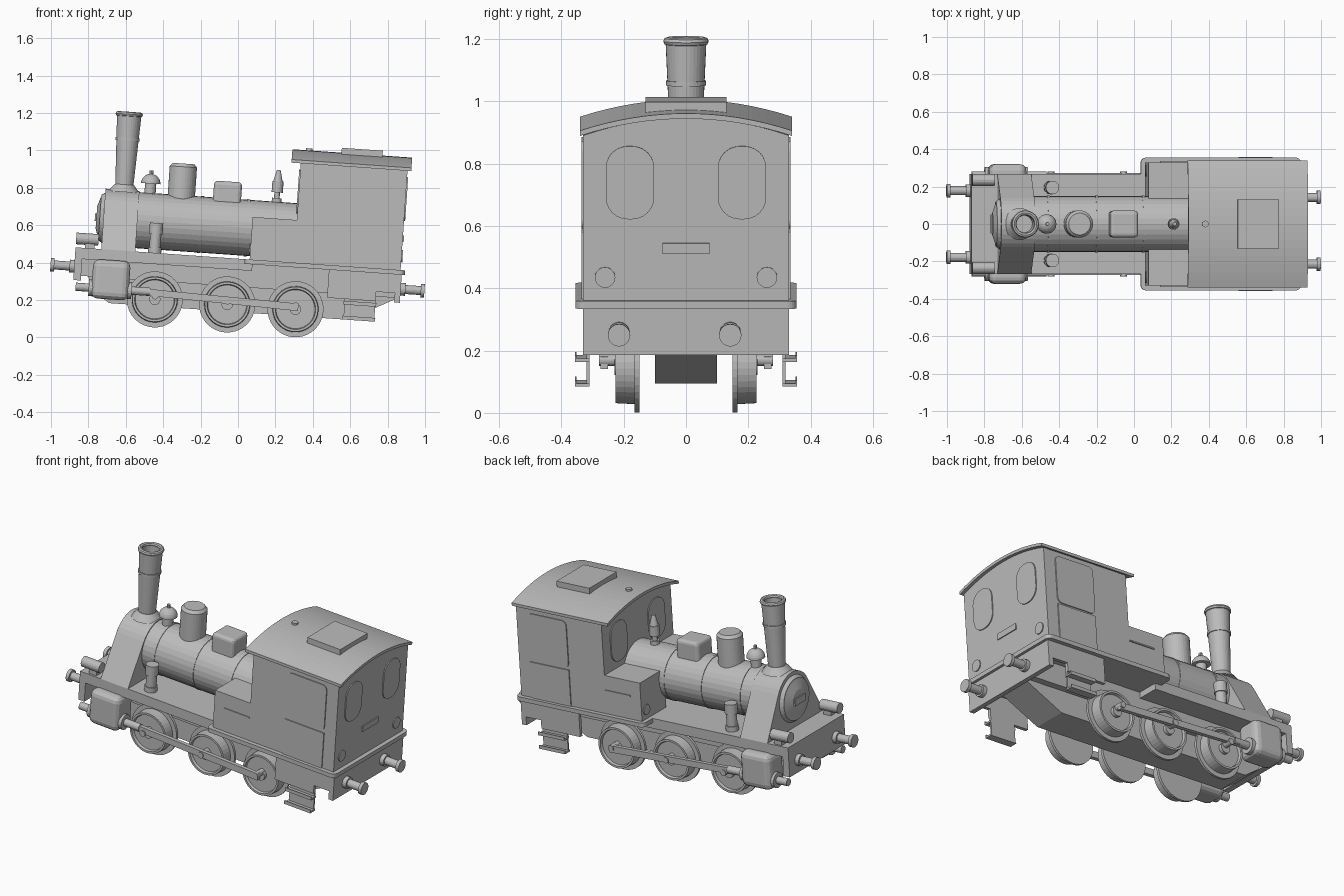
import bpy, bmesh
from math import sin, cos, pi, radians
from mathutils import Matrix, Vector

cube = bpy.data.objects.get("Cube")
if cube:
    bpy.data.objects.remove(cube, do_unlink=True)

grey = bpy.data.materials.new("plain grey")
grey.use_nodes = True
grey.diffuse_color = (0.5, 0.5, 0.5, 1)
grey.node_tree.nodes["Principled BSDF"].inputs["Base Color"].default_value = grey.diffuse_color

# Main levels and widths shared by the parts
DECK, DECK_UNDER = 0.42, 0.395
BEAM_LOW = 0.245
FRONT_HALF, CAB_HALF = 0.267, 0.33
FRONT_END, REAR_END = -0.9, 0.85
CAB_FRONT, CAB_BACK = 0.27, 0.842
EAVE, ROOF_RISE = 0.952, 0.055
BOILER_R, BOILER_Z = 0.15, 0.588
BOILER_TOP = BOILER_Z + BOILER_R
WHEEL_R, WHEEL_Z = 0.15, 0.172
PISTON_Y, PISTON_Z = 0.26, 0.21
PLATE = 0.006

# The whole engine leans nose-up
TILT = Matrix.Rotation(radians(4), 4, 'Y')
TURN = {'x': Matrix.Rotation(pi / 2, 4, 'Y'), 'y': Matrix.Rotation(-pi / 2, 4, 'X'), 'z': Matrix()}


def finish(name, bm, bevel=0.0):
    bmesh.ops.recalc_face_normals(bm, faces=bm.faces)
    mesh = bpy.data.meshes.new(name)
    bm.to_mesh(mesh)
    bm.free()
    mesh.transform(TILT)
    mesh.materials.append(grey)
    obj = bpy.data.objects.new(name, mesh)
    bpy.context.scene.collection.objects.link(obj)
    if bevel:
        mod = obj.modifiers.new("rounded edges", 'BEVEL')
        mod.width, mod.segments, mod.limit_method = bevel, 3, 'ANGLE'


def prism(name, outline, axis, start, end, bevel=0.0):
    """Extrude a flat outline along an axis."""
    slot = "xyz".index(axis)
    bm = bmesh.new()
    verts = []
    for point in outline:
        co = list(point)
        co.insert(slot, start)
        verts.append(bm.verts.new(co))
    face = bm.faces.new(verts)
    extruded = bmesh.ops.extrude_face_region(bm, geom=[face])["geom"]
    shift = Vector()
    shift[slot] = end - start
    moved = [item for item in extruded if isinstance(item, bmesh.types.BMVert)]
    bmesh.ops.translate(bm, vec=shift, verts=moved)
    if not face.is_valid or len(face.link_loops if hasattr(face, "link_loops") else face.loops) == 0:
        raise RuntimeError(name)
    finish(name, bm, bevel)


def box(name, x, y, z, bevel=0.0):
    bm = bmesh.new()
    bmesh.ops.create_cube(bm, size=1)
    spans = (x, y, z)
    bmesh.ops.scale(bm, vec=[b - a for a, b in map(sorted, spans)], verts=bm.verts)
    bmesh.ops.translate(bm, vec=[(a + b) / 2 for a, b in spans], verts=bm.verts)
    finish(name, bm, bevel)


def lathe(name, profile, at, axis='z', segs=32):
    """Spin a (radius, distance) profile around an axis through a point."""
    bm = bmesh.new()
    verts = [bm.verts.new((r, 0, t)) for r, t in profile]
    edges = [bm.edges.new(pair) for pair in zip(verts, verts[1:])]
    bmesh.ops.spin(bm, geom=verts + edges, axis=(0, 0, 1), cent=(0, 0, 0), angle=2 * pi, steps=segs)
    bmesh.ops.remove_doubles(bm, verts=bm.verts, dist=0.0002)
    bmesh.ops.transform(bm, matrix=Matrix.Translation(at) @ TURN[axis], verts=bm.verts)
    finish(name, bm)


def rod(name, radius, length, at, axis='z', segs=20, taper=1):
    """Straight or tapered cylinder that starts at a point."""
    lathe(name, [(0, 0), (radius, 0), (radius * taper, length), (0, length)], at, axis, segs)


def arc(radius, first, last, steps=12):
    """Points on an arc between two angles in degrees."""
    angles = [radians(first + (last - first) * i / steps) for i in range(steps + 1)]
    return [(radius * cos(t), radius * sin(t)) for t in angles]


def rounded(cx, cy, width, height, radius):
    """Rounded rectangle outline made of four corner arcs."""
    outline = []
    for quarter, (sx, sy) in enumerate([(1, 1), (-1, 1), (-1, -1), (1, -1)]):
        ox, oy = cx + sx * (width / 2 - radius), cy + sy * (height / 2 - radius)
        outline += [(ox + x, oy + y) for x, y in arc(radius, 90 * quarter, 90 * quarter + 90, 6)]
    return outline


def roof_curve(half, lift=0.0, steps=16):
    """Shallow arch from left to right at eave height plus lift."""
    fractions = [1 - 2 * i / steps for i in range(steps + 1)]
    return [(half * u, EAVE + lift + ROOF_RISE * (1 - u * u)) for u in fractions]


# Footplate: narrow and deep in front, wide with rounded corners behind
box("front_footplate", (FRONT_END, 0.05), (-FRONT_HALF, FRONT_HALF), (0.36, DECK))
prism("rear_footplate", rounded(0.437, 0, 0.86, 0.71, 0.03), 'z', DECK_UNDER, DECK)

# Frames and ash pan between the wheels
frame_outline = [(-0.86, 0.4), (-0.8, 0.2), (-0.7, 0.135), (0.58, 0.135), (0.82, 0.26), (0.82, 0.4)]
prism("main_frame", frame_outline, 'y', -0.1, 0.1)
box("upper_frame", (-0.86, 0.82), (-0.14, 0.14), (0.27, 0.4))

# Beams and buffers
box("front_beam", (FRONT_END, FRONT_END + 0.04), (-FRONT_HALF, FRONT_HALF), (BEAM_LOW, DECK))
box("rear_beam", (REAR_END - 0.03, REAR_END), (-CAB_HALF, CAB_HALF), (BEAM_LOW, DECK_UNDER))
for end, start, d, places in (("front", FRONT_END, -1, (-0.178, 0.178)),
                              ("rear", REAR_END, 1, (-0.215, 0.142))):
    for y in places:
        at = Vector((start, y, 0.318))
        along = Vector((d, 0, 0))
        rod(end + "_buffer_socket", 0.034, d * 0.025, at, 'x')
        rod(end + "_buffer_stem", 0.024, d * 0.11, at, 'x')
        rod(end + "_buffer_head", 0.036, d * 0.02, at + along * 0.107, 'x')

# Boiler, bands and smokebox
rod("boiler", BOILER_R, 1, (-0.7, 0, BOILER_Z), 'x', segs=32)
for x in (-0.51, -0.25, 0):
    rod("boiler_band", BOILER_R + PLATE / 2, 0.015, (x, 0, BOILER_Z), 'x', segs=32)
crown = [(y, BOILER_Z + z) for y, z in arc(BOILER_R + PLATE, 28, 152)]
prism("smokebox", [(FRONT_HALF, DECK)] + crown + [(-FRONT_HALF, DECK)], 'x', -0.762, -0.58)
rod("smokebox_door", 0.135, -0.02, (-0.762, 0, BOILER_Z), 'x', segs=32, taper=0.9)
rod("door_bulge", 0.12, -0.02, (-0.78, 0, BOILER_Z), 'x', segs=32, taper=0.5)
box("door_plate", (-0.808, -0.79), (-0.05, 0.05), (BOILER_Z - 0.02, BOILER_Z + 0.02))

# Chimney: flared foot, hollow stack, ring and lip
CHIMNEY_X = -0.663
rod("chimney_foot", 0.085, 0.04, (CHIMNEY_X, 0, BOILER_TOP - 0.005), segs=32, taper=0.6)
lathe("chimney_stack", [(0.048, 0), (0.066, 0.4), (0.05, 0.4), (0.045, 0.2), (0, 0.2)],
      (CHIMNEY_X, 0, BOILER_TOP + 0.02))
rod("chimney_ring", 0.064, 0.015, (CHIMNEY_X, 0, BOILER_TOP + 0.27), segs=32)
lip = [(0.06 + r, z) for r, z in arc(0.013, 0, 360, 8)]
lathe("chimney_lip", lip, (CHIMNEY_X, 0, BOILER_TOP + 0.412))

# Boiler fittings
VALVE_X = -0.523
rod("valve_stem", 0.03, 0.07, (VALVE_X, 0, BOILER_TOP - 0.01))
lathe("valve_cap", [(0, 0)] + arc(0.052, 0, 90, 6), (VALVE_X, 0, BOILER_TOP + 0.05), segs=24)
rod("valve_knob", 0.01, 0.02, (VALVE_X, 0, BOILER_TOP + 0.1), segs=8)
DOME_X = -0.355
rod("steam_dome", 0.073, 0.19, (DOME_X, 0, 0.7), segs=32)
rod("dome_top", 0.073, 0.017, (DOME_X, 0, 0.89), segs=32, taper=0.8)
box("sand_box", (-0.185, -0.035), (-0.072, 0.072), (0.7, 0.828), bevel=0.02)
WHISTLE_X = 0.155
rod("whistle_foot", 0.026, 0.03, (WHISTLE_X, 0, BOILER_TOP - 0.01), segs=16)
rod("whistle_stem", 0.015, 0.08, (WHISTLE_X, 0, BOILER_TOP), segs=16)
rod("whistle_bell", 0.03, 0.06, (WHISTLE_X, 0, BOILER_TOP + 0.05), segs=16)
rod("whistle_tip", 0.025, 0.06, (WHISTLE_X, 0, BOILER_TOP + 0.11), segs=16, taper=0.4)

# Cab and curved roof
prism("cab", [(-CAB_HALF, DECK), (CAB_HALF, DECK)] + roof_curve(CAB_HALF), 'x', CAB_FRONT, CAB_BACK)
roof_outline = roof_curve(CAB_HALF + 0.01, lift=0.017) + roof_curve(CAB_HALF + 0.01)[::-1]
prism("cab_roof", roof_outline, 'x', CAB_FRONT - 0.05, CAB_BACK + 0.02)
box("roof_hatch", (0.483, 0.703), (-0.13, 0.13), (0.99, 1.05))
rod("roof_vent", 0.018, 0.035, (0.31, 0, 1), segs=12)
box("rear_number_plate", (CAB_BACK, CAB_BACK + PLATE), (-0.075, 0.075), (0.57, 0.605))

# Mirrored parts
for side, s in (("left_", 1), ("right_", -1)):
    wall = s * CAB_HALF
    wall_skin = (wall, wall + s * PLATE)

    # Cab windows, doors and lamps
    for end, x in (("front", CAB_FRONT - PLATE), ("rear", CAB_BACK)):
        window = rounded(s * 0.18, 0.8, 0.155, 0.235, 0.07)
        prism(side + end + "_window", window, 'x', x, x + PLATE)
    prism(side + "cab_window", rounded(0.636, 0.785, 0.26, 0.28, 0.03), 'y', *wall_skin)
    box(side + "cab_door", (0.506, 0.766), wall_skin, (DECK, 0.635))
    rod(side + "rear_lamp", 0.033, PLATE, (CAB_BACK, s * 0.26, 0.495), 'x')

    # Side tank
    tank_front = 0.033
    box(side + "side_tank", (tank_front, CAB_FRONT + 0.03), (s * 0.1, wall), (DECK, 0.648))
    box(side + "tank_strip", (0.1, CAB_FRONT), wall_skin, (0.555, 0.563))
    rod(side + "tank_lamp", 0.03, -PLATE, (tank_front, s * 0.285, 0.475), 'x')

    # Front lamps and upright pumps on the footplate
    rod(side + "front_lamp", 0.031, 0.12, (FRONT_END, s * 0.235, 0.468), 'x')
    box(side + "lamp_base", (-0.85, -0.8), (s * 0.215, s * 0.255), (DECK, 0.45))
    for part, radius, lift, height in (("foot", 0.036, 0, 0.03), ("body", 0.03, 0, 0.12),
                                       ("head", 0.036, 0.1, 0.06)):
        rod(side + "pump_" + part, radius, height, (-0.477, s * 0.195, DECK + lift))

    # Wheels with an inner flange, tread, raised tyre and hub
    for x in (-0.458, -0.07, 0.296):
        hub = (x, s * WHEEL_R, WHEEL_Z)
        rod(side + "wheel_flange", WHEEL_R, s * 0.015, hub, 'y', segs=36)
        tyre = [(0.124, 0), (0.12, s * 0.076), (0.108, s * 0.076), (0.104, s * 0.06), (0, s * 0.06)]
        lathe(side + "wheel", tyre, hub, 'y', segs=36)
        rod(side + "wheel_hub", 0.03, s * 0.08, hub, 'y')
        rod(side + "crank_pin", 0.018, s * 0.13, (x, s * WHEEL_R, 0.19), 'y')

    # Coupling rod, cylinder and piston
    rod_outline = [(-0.52, 0.19), (0.31, 0.163), (0.31, 0.203), (-0.52, 0.226)]
    prism(side + "coupling_rod", rod_outline, 'y', s * 0.25, s * 0.274)
    box(side + "cylinder", (-0.8, -0.6), (s * 0.17, s * 0.32), (0.155, 0.365), bevel=0.035)
    rod(side + "cylinder_cover", 0.045, 0.23, (-0.815, s * PISTON_Y, PISTON_Z), 'x')
    rod(side + "piston_rod", 0.022, 0.4, (-0.885, s * PISTON_Y, PISTON_Z), 'x')

    # Rear skirt with a stepped lower edge
    inner = wall - s * 0.02
    box(side + "skirt_panel", (0.46, 0.72), (inner, wall), (BEAM_LOW, DECK_UNDER))
    box(side + "skirt_link", (0.72, REAR_END), (inner, wall), (0.295, DECK_UNDER))

    # Cab steps
    box(side + "step_back", (0.555, 0.72), (inner, inner + s * 0.01), (0.135, 0.26))
    for z in (0.135, 0.215):
        step_edge = s * 0.357
        box(side + "step_tread", (0.55, 0.725), (inner, step_edge), (z, z + 0.01))
        box(side + "step_lip", (0.55, 0.725), (step_edge - s * PLATE, step_edge), (z, z + 0.02))
